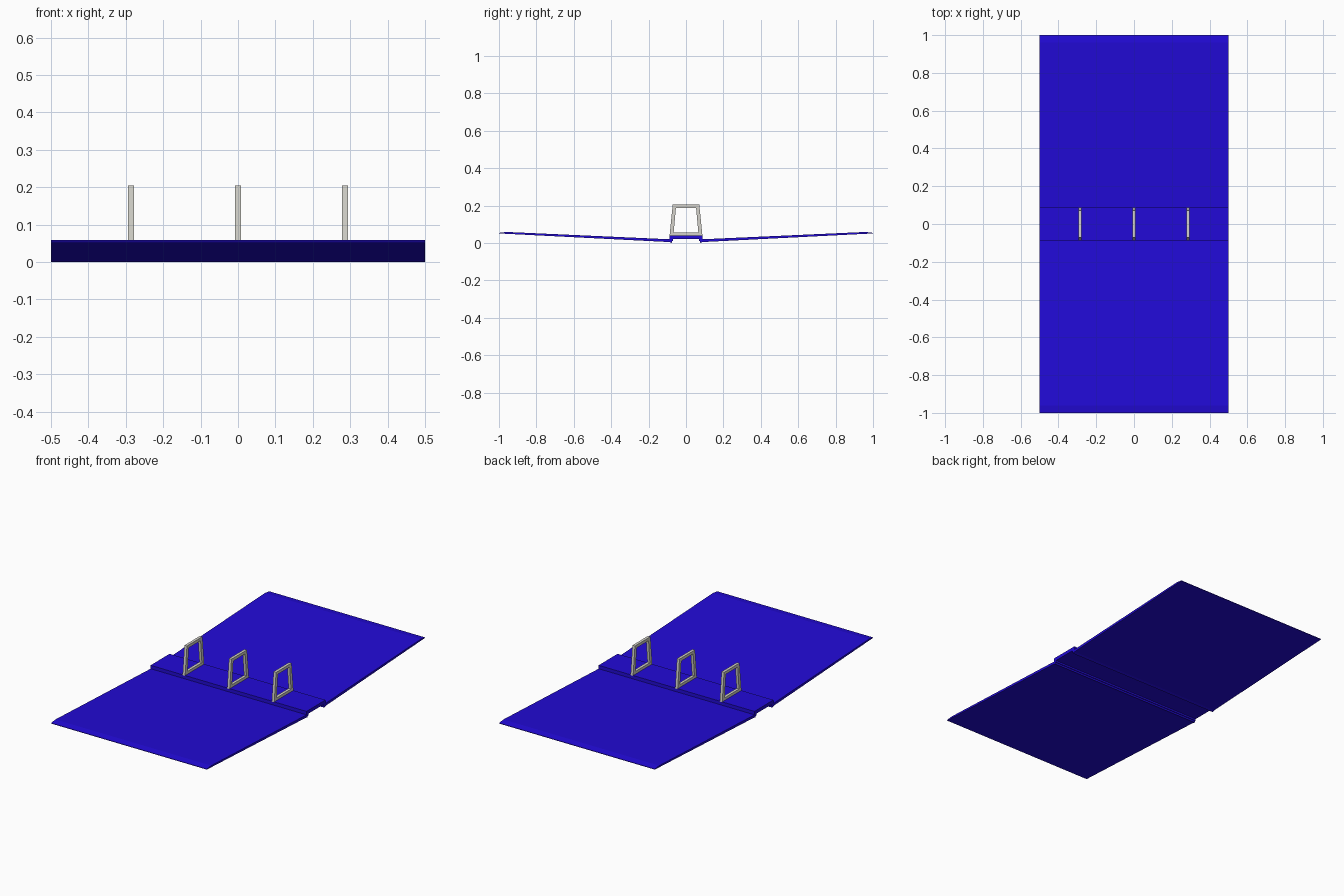
import bpy

cube = bpy.data.objects.get("Cube")
if cube:
    bpy.data.objects.remove(cube, do_unlink=True)


def make_material(name, colour):
    mat = bpy.data.materials.new(name)
    mat.use_nodes = True
    mat.diffuse_color = colour
    mat.node_tree.nodes["Principled BSDF"].inputs["Base Color"].default_value = colour
    return mat


blue = make_material("binder blue", (0.016, 0.003, 0.68, 1))
metal = make_material("ring metal", (0.66, 0.65, 0.60, 1))


def make_object(name, verts, faces, mat):
    mesh = bpy.data.meshes.new(name)
    mesh.from_pydata(verts, [], faces)
    mesh.materials.append(mat)
    obj = bpy.data.objects.new(name, mesh)
    bpy.context.collection.objects.link(obj)
    # consistent outward normals
    import bmesh
    bm = bmesh.new()
    bm.from_mesh(mesh)
    bmesh.ops.recalc_face_normals(bm, faces=bm.faces)
    bm.to_mesh(mesh)
    bm.free()
    return obj


def extrude_profile(name, profile, half_width, mat):
    """Extrude a closed (y, z) outline along x."""
    n = len(profile)
    verts = [(x, y, z) for x in (-half_width, half_width) for y, z in profile]
    faces = [(i, (i + 1) % n, n + (i + 1) % n, n + i) for i in range(n)]
    faces += [tuple(range(n)), tuple(range(n, 2 * n))]
    return make_object(name, verts, faces, mat)


def make_ring(name, x, half_width, outer, inner):
    """Flat frame between two (y, z) loops, centred on x."""
    n = len(outer)
    loops = [(x + s * half_width, loop) for s in (-1, 1) for loop in (outer, inner)]
    verts = [(px, y, z) for px, loop in loops for y, z in loop]
    faces = []
    for a, b in ((0, 1), (1, 3), (3, 2), (2, 0)):
        for i in range(n):
            j = (i + 1) % n
            faces.append((a * n + i, a * n + j, b * n + j, b * n + i))
    return make_object(name, verts, faces, metal)


# Covers with a tapered outer edge, and the upright hinges beside the spine
cover = [(0.075, 0.0), (0.09, 0.005), (1.0, 0.051), (1.0, 0.054),
         (0.96, 0.059), (0.09, 0.02), (0.075, 0.02)]
hinge = [(0.07, 0.01), (0.085, 0.01), (0.085, 0.036), (0.07, 0.036)]
for label, side in (("front", -1), ("back", 1)):
    extrude_profile(label + "_cover", [(side * y, z) for y, z in cover], 0.5, blue)
    extrude_profile(label + "_hinge", [(side * y, z) for y, z in hinge], 0.5, blue)

# Raised spine plate
extrude_profile("spine", [(-0.087, 0.02), (0.087, 0.02), (0.087, 0.04), (-0.087, 0.04)], 0.5, blue)

# Three trapezoid rings
outer = [(-0.088, 0.038), (0.088, 0.038), (0.071, 0.205), (-0.071, 0.205)]
inner = [(-0.066, 0.056), (0.066, 0.056), (0.054, 0.188), (-0.054, 0.188)]
for name, x in (("right_ring", -0.286), ("middle_ring", 0), ("left_ring", 0.286)):
    make_ring(name, x, 0.008, outer, inner)
